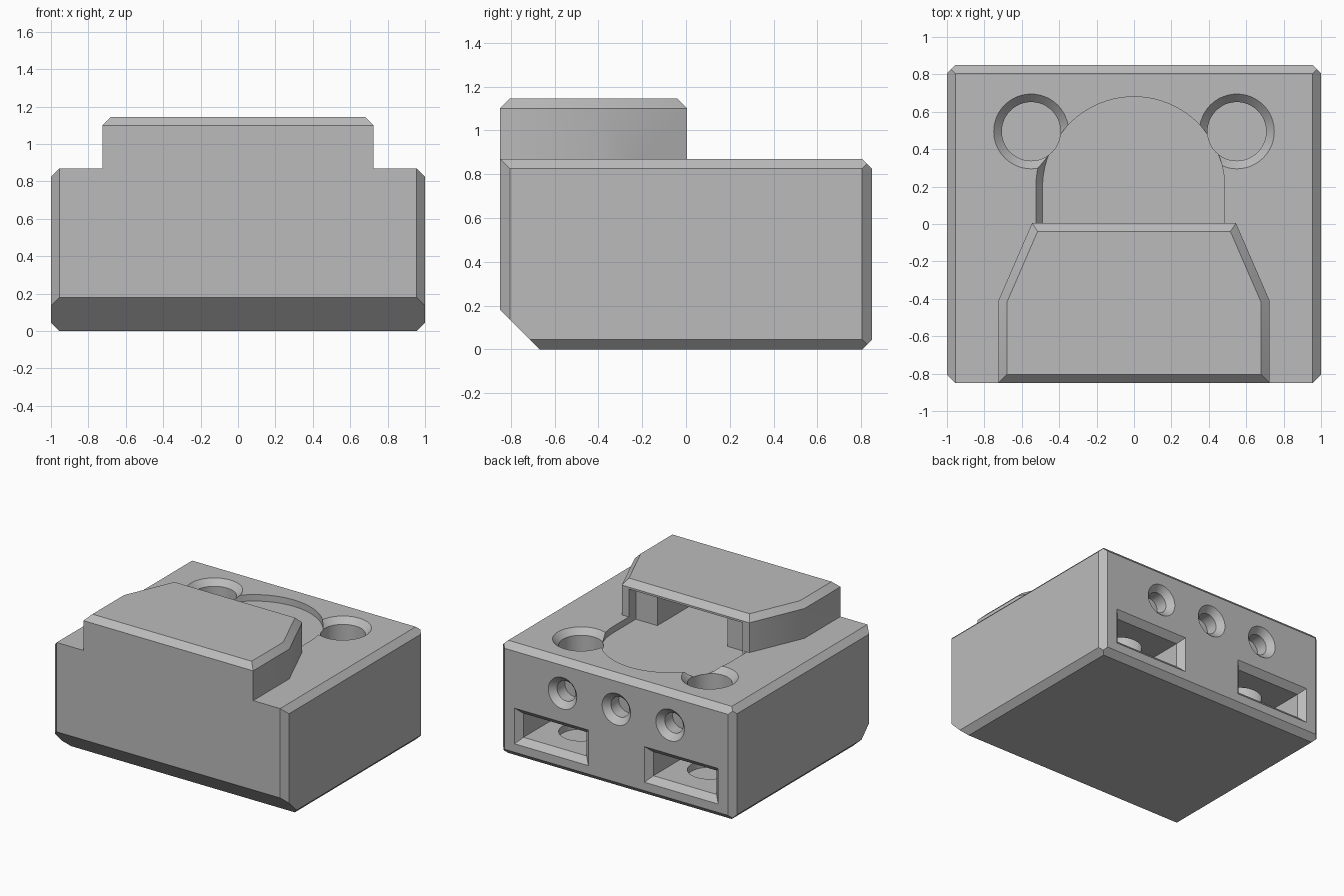
import bpy, bmesh, math
from mathutils import Vector

if "Cube" in bpy.data.objects:
    bpy.data.objects.remove(bpy.data.objects["Cube"])

C = 0.045   # chamfer size
grey = bpy.data.materials.new("grey_plastic")
grey.diffuse_color = (0.5, 0.5, 0.5, 1)
grey.use_nodes = True
grey.node_tree.nodes["Principled BSDF"].inputs["Base Color"].default_value = grey.diffuse_color


def finish(name, bm):
    bmesh.ops.recalc_face_normals(bm, faces=bm.faces[:])
    me = bpy.data.meshes.new(name)
    bm.to_mesh(me)
    bm.free()
    me.materials.append(grey)
    ob = bpy.data.objects.new(name, me)
    bpy.context.collection.objects.link(ob)
    return ob


def loft(rings):
    bm = bmesh.new()
    vs = [[bm.verts.new(p) for p in r] for r in rings]
    n = len(vs[0])
    for a, b in zip(vs, vs[1:]):
        for i in range(n):
            j = (i + 1) % n
            bm.faces.new((a[i], a[j], b[j], b[i]))
    bm.faces.new(vs[0][::-1])
    bm.faces.new(vs[-1])
    bmesh.ops.recalc_face_normals(bm, faces=bm.faces[:])
    return bm


def prism(pts, z0, z1):
    return loft([[(x, y, z) for x, y in pts] for z in (z0, z1)])


def rect(x0, x1, y0, y1):
    return [(x0, y0), (x1, y0), (x1, y1), (x0, y1)]


def circle(r, n=48):
    return [(r * math.cos(2 * math.pi * i / n), r * math.sin(2 * math.pi * i / n)) for i in range(n)]


def slice_off(bm, point, normal):
    """Remove everything on the outer side of a plane and cap the cut."""
    geom = bm.verts[:] + bm.edges[:] + bm.faces[:]
    res = bmesh.ops.bisect_plane(bm, geom=geom, plane_co=point, plane_no=Vector(normal).normalized(),
                                 clear_outer=True)
    edges = [e for e in res["geom_cut"] if isinstance(e, bmesh.types.BMEdge)]
    bmesh.ops.edgeloop_fill(bm, edges=edges)


def boolean(target, other, op="DIFFERENCE"):
    mod = target.modifiers.new("cut", "BOOLEAN")
    mod.operation, mod.object, mod.solver = op, other, "EXACT"
    bpy.context.view_layer.objects.active = target
    bpy.ops.object.modifier_apply(modifier=mod.name)
    bpy.data.objects.remove(other)


# Body: box with chamfered edges and a large front bottom chamfer
bm = prism(rect(-1, 1, -0.85, 0.85), 0, 0.87)
for s in (-1, 1):
    for t in (-1, 1):
        slice_off(bm, (s, t * (0.85 - C), 0), (s, t, 0))
    slice_off(bm, (s, 0, 0.87 - C), (s, 0, 1))
    slice_off(bm, (s, 0, C), (s, 0, -1))
slice_off(bm, (0, 0.85, 0.87 - C), (0, 1, 1))
slice_off(bm, (0, 0.85, C), (0, 1, -1))
slice_off(bm, (0, -0.85, 0.18), (0, -1, -1))
body = finish("body", bm)

# Raised cover with tapered sides and chamfered top
half = [(0.725, -0.85), (0.725, -0.41), (0.545, 0.005)]
outline = half + [(-x, y) for x, y in reversed(half)]
TOP = 1.145
bm = prism(outline, 0.6, TOP)
for (x0, y0), (x1, y1) in zip(outline, outline[1:] + outline[:1]):
    out = Vector((y1 - y0, x0 - x1, 0)).normalized()
    slice_off(bm, (x0, y0, TOP - C), out + Vector((0, 0, 1)))
boolean(body, finish("cover", bm), "UNION")

# Round-ended shallow pocket running under the cover, then a narrower channel
CY, R, FLOOR, CEIL = 0.195, 0.485, 0.82, 1.085
arc = [(R * math.cos(math.pi * i / 40), CY + R * math.sin(math.pi * i / 40)) for i in range(41)]
boolean(body, finish("pocket_cutter", prism([(R, -0.08)] + arc + [(-R, -0.08)], FLOOR, CEIL)))
boolean(body, finish("channel_cutter", prism(rect(-0.3, 0.3, -0.6, 0.0), FLOOR, CEIL)))

# Chamfer along the left lip of the pocket
def lip(r, z):
    steps = [math.radians(22 * i / 5) for i in range(6)]
    return [(-0.3, 0.006, z), (-r, 0.006, z)] + \
           [(-r * math.cos(a), CY + r * math.sin(a), z) for a in steps] + [(-0.3, CY + 0.12, z)]
boolean(body, finish("lip_cutter", loft([lip(0.489, 0.825), lip(0.529, 0.875)])))

for s in (-1, 1):
    # Rectangular slots in the back with a chamfered rim
    rings = []
    for y, g in ((0.25, 0), (0.85 - C, 0), (0.85, C), (0.9, C)):
        rings.append([(s * x, y, z) for x, z in rect(0.285 - g, 0.825 + g, 0.155 - g, 0.34 + g)])
    boolean(body, finish("slot_cutter", loft(rings)))
    # Vertical holes with countersunk rim
    rings = [[(s * 0.55 + x, 0.495 + y, z) for x, y in circle(r)]
             for z, r in ((0.1, 0.157), (0.87 - C, 0.157), (0.87, 0.2), (0.95, 0.2))]
    boolean(body, finish("hole_cutter", loft(rings)))

# Three small countersunk holes in the back
for cx in (-0.46, 0, 0.46):
    rings = [[(cx + x, y, 0.61 + z) for x, z in circle(r, 32)]
             for y, r in ((0.71, 0.078), (0.85 - C, 0.078), (0.85, 0.122), (0.9, 0.122))]
    boolean(body, finish("screw_hole_cutter", loft(rings)))

body.select_set(True)
bpy.context.view_layer.objects.active = body
bpy.ops.object.shade_smooth_by_angle(angle=math.radians(25))
